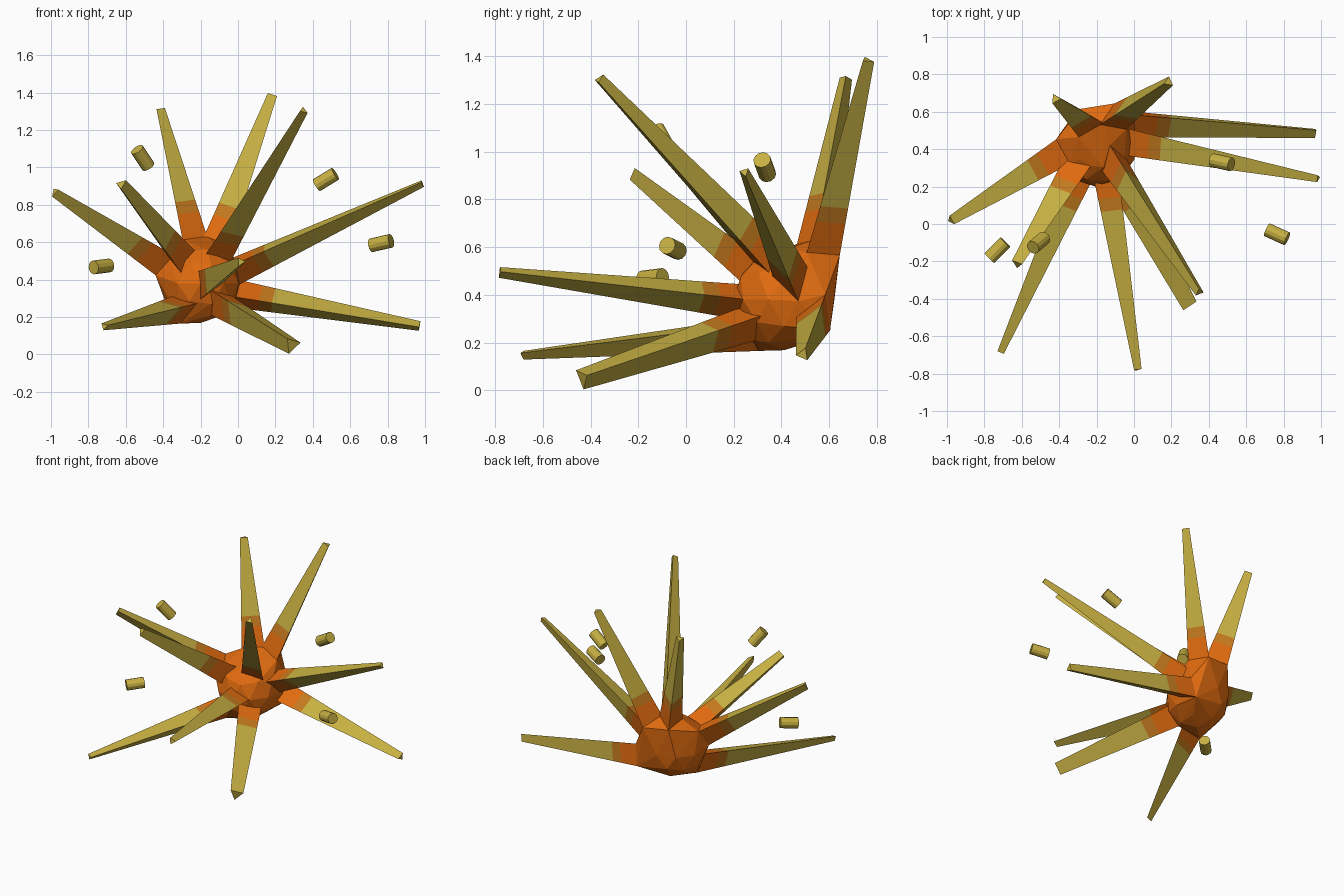
import bpy, bmesh, math
from mathutils import Vector, Matrix

if "Cube" in bpy.data.objects:
    bpy.data.objects.remove(bpy.data.objects["Cube"])


def material(name, rgb):
    m = bpy.data.materials.new(name)
    m.diffuse_color = (*[pow((c + 0.055) / 1.055, 2.4) for c in rgb], 1)
    m.use_nodes = True
    m.node_tree.nodes["Principled BSDF"].inputs["Base Color"].default_value = m.diffuse_color
    return m


ORANGE = material("orange", (0.88, 0.42, 0.06))
AMBER = material("amber", (0.77, 0.48, 0.12))
OLIVE = material("olive_yellow", (0.78, 0.69, 0.26))
CORE = Vector((-0.20, 0.41, 0.38))


def add_object(name, bm, mats):
    bmesh.ops.recalc_face_normals(bm, faces=bm.faces)
    me = bpy.data.meshes.new(name)
    bm.to_mesh(me)
    bm.free()
    for m in mats:
        me.materials.append(m)
    ob = bpy.data.objects.new(name, me)
    bpy.context.collection.objects.link(ob)


def triangle(centre, axis, hint, r):
    # three corners around the axis, the first one pointing towards the hint
    u = (hint - axis * hint.dot(axis)).normalized()
    v = axis.cross(u)
    return [centre + (u * math.cos(a) + v * math.sin(a)) * r
            for a in (0, math.tau / 3, 2 * math.tau / 3)]


# spikes: base centre, tip centre, ridge direction, tip radius
spikes = [
    ((-.40, .38, .50), (-.98, .02, .87), (0, -1, .7), .030),
    ((-.25, .54, .61), (-.42, .67, 1.31), (-.6, -1, 0), .030),
    ((-.11, .56, .59), (.185, .76, 1.385), (1, -.7, 0), .030),
    ((-.12, .36, .53), (.35, -.365, 1.305), (0, .6, 1), .026),
    ((-.03, .45, .45), (.985, .245, .915), (0, .3, -1), .022),
    ((-.02, .55, .32), (.97, .49, .15), (0, .6, -.8), .030),
    ((-.11, .28, .29), (.29, -.435, .05), (-.3, 0, -1), .050),
    ((-.29, .29, .25), (-.715, -.685, .15), (1, 0, .3), .022),
    ((-.17, .27, .37), (.015, -.78, .495), (1, 0, .1), .026),
    ((-.30, .31, .50), (-.625, -.215, .91), (.3, 0, -1), .034),
]
BASE_R = 0.088
core_points = []
for n, (b, t, h, tip_r) in enumerate(spikes, 1):
    b, t, h = Vector(b), Vector(t), Vector(h)
    length = (t - b).length
    axis = (t - b) / length
    core_points += triangle(b, axis, h, BASE_R)
    bm = bmesh.new()
    rings = []
    for d in (-0.02, 0.14, 0.21, length):
        r = BASE_R + (tip_r - BASE_R) * d / length
        rings.append([bm.verts.new(p) for p in triangle(b + axis * d, axis, h, r)])
    # orange root, amber band, olive blade
    for k in range(3):
        for i in range(3):
            j = (i + 1) % 3
            f = bm.faces.new((rings[k][i], rings[k][j], rings[k + 1][j], rings[k + 1][i]))
            f.material_index = k
    bm.faces.new(rings[0])
    bm.faces.new(rings[3]).material_index = 2
    add_object(f"spike_{n}", bm, (ORANGE, AMBER, OLIVE))

# faceted core: hull around the spike roots and a coarse ball
bm = bmesh.new()
bmesh.ops.create_icosphere(bm, subdivisions=2, radius=0.212, matrix=Matrix.Translation(CORE))
points = [v.co.copy() for v in bm.verts] + core_points
bm.free()
bm = bmesh.new()
for p in points:
    bm.verts.new(p)
bmesh.ops.convex_hull(bm, input=bm.verts[:])
loose = [v for v in bm.verts if not v.link_faces]
bmesh.ops.delete(bm, geom=loose, context='VERTS')
add_object("core", bm, (ORANGE,))

# loose floating capsules: centre and axis
capsules = [
    ((-.51, -.10, 1.05), (.06, .05, -.09)),
    ((-.73, -.14, .47), (.08, .08, .01)),
    ((.47, .33, .935), (.09, -.02, .055)),
    ((.765, -.055, .595), (.11, -.05, .025)),
]
for n, (c, a) in enumerate(capsules, 1):
    bm = bmesh.new()
    rot = Vector(a).to_track_quat('Z', 'Y').to_matrix().to_4x4()
    bmesh.ops.create_cone(bm, cap_ends=True, segments=12, radius1=.037, radius2=.037,
                          depth=.12, matrix=Matrix.Translation(c) @ rot)
    add_object(f"capsule_{n}", bm, (OLIVE,))
